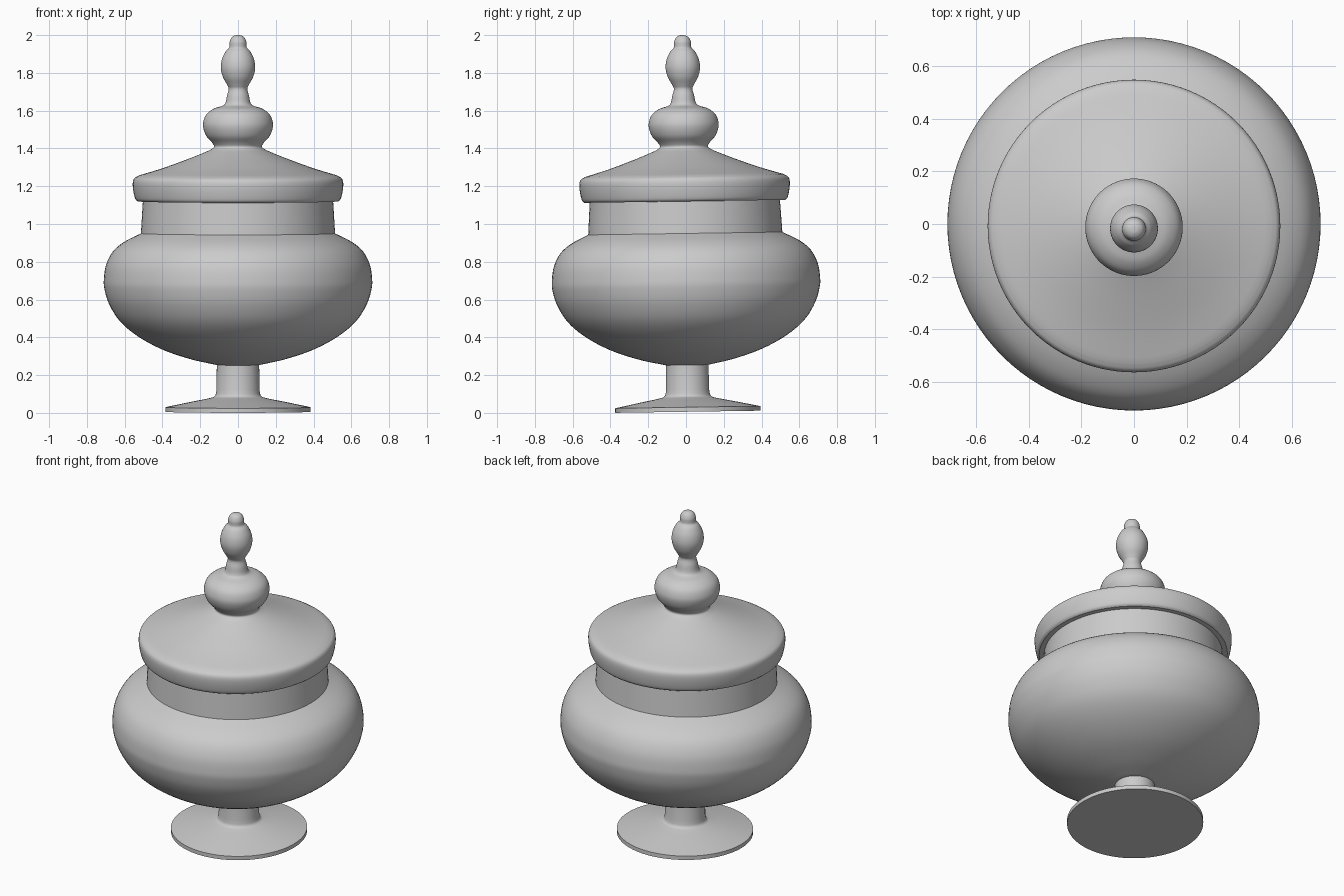
import bpy, bmesh, math
from mathutils import Matrix, Vector

cube = bpy.data.objects.get("Cube")
if cube:
    bpy.data.objects.remove(cube)

SEGMENTS = 96
AXIS_POINT = Vector((0, 0, 0.7))
# The whole jar leans very slightly towards its front
LEAN = (Matrix.Translation(AXIS_POINT) @ Matrix.Rotation(0.015, 4, 'X')
        @ Matrix.Translation(-AXIS_POINT))

mat = bpy.data.materials.new("plain grey")
mat.use_nodes = True
grey = (0.6, 0.6, 0.6, 1)
mat.diffuse_color = grey
mat.node_tree.nodes["Principled BSDF"].inputs["Base Color"].default_value = grey


def smooth_curve(points, steps=5):
    """Spline through the profile points, ends included."""
    p = [Vector(q) for q in points]
    p = [2 * p[0] - p[1]] + p + [2 * p[-1] - p[-2]]
    out = []
    for a, b, c, d in zip(p, p[1:], p[2:], p[3:]):
        for i in range(steps):
            t = i / steps
            out.append(0.5 * (2 * b + (c - a) * t + (2 * a - 5 * b + 4 * c - d) * t * t
                              + (3 * b - a - 3 * c + d) * t ** 3))
    return out + [p[-2]]


def lathe(name, profile):
    """Spin a (radius, height) profile around the z axis."""
    bm = bmesh.new()
    verts = [bm.verts.new((max(r, 0), 0, z)) for r, z in profile]
    edges = [bm.edges.new(pair) for pair in zip(verts, verts[1:])]
    bmesh.ops.spin(bm, geom=verts + edges, axis=(0, 0, 1), cent=(0, 0, 0),
                   angle=math.tau, steps=SEGMENTS, use_merge=True)
    bmesh.ops.remove_doubles(bm, verts=bm.verts, dist=0.0002)
    bmesh.ops.recalc_face_normals(bm, faces=bm.faces)
    bm.transform(LEAN)
    mesh = bpy.data.meshes.new(name)
    bm.to_mesh(mesh)
    bm.free()
    mesh.materials.append(mat)
    ob = bpy.data.objects.new(name, mesh)
    bpy.context.collection.objects.link(ob)
    bpy.ops.object.select_all(action='DESELECT')
    ob.select_set(True)
    bpy.context.view_layer.objects.active = ob
    bpy.ops.object.shade_smooth_by_angle(angle=math.radians(32))


# Foot: flat disc with a shallow cone flaring into the stem
flare = smooth_curve([(0.385, 0.03), (0.25, 0.058), (0.15, 0.078), (0.122, 0.09),
                      (0.114, 0.12)])
lathe("foot_and_stem", [(0, 0.006), (0.385, 0.006)] + flare + [(0.112, 0.27), (0, 0.27)])

# Bowl: full round belly, straight neck, hollow inside
belly = smooth_curve([(0.11, 0.253), (0.25, 0.284), (0.40, 0.335), (0.53, 0.405),
                      (0.625, 0.485), (0.682, 0.575), (0.707, 0.655), (0.71, 0.71),
                      (0.698, 0.785), (0.662, 0.855), (0.603, 0.905), (0.514, 0.95)])
inside = [(r * 0.95, 0.7 + (z - 0.7) * 0.93) for r, z in reversed(belly)]
lathe("bowl", [(0, 0.253)] + belly + [(0.502, 1.15), (0.475, 1.15)]
      + inside + [(0, inside[-1][1])])

# Lid: rounded rim, gently hollowed slope, then knob and slender finial in one sweep
rim = smooth_curve([(0.532, 1.12), (0.545, 1.135), (0.555, 1.18), (0.557, 1.22),
                    (0.548, 1.243), (0.525, 1.257)])
top = smooth_curve([(0.525, 1.257), (0.40, 1.295), (0.27, 1.342), (0.18, 1.378),
                    (0.143, 1.395), (0.127, 1.41), (0.138, 1.432),
                    (0.167, 1.465), (0.183, 1.505), (0.184, 1.54), (0.168, 1.58),
                    (0.13, 1.61), (0.082, 1.626), (0.066, 1.642), (0.058, 1.68),
                    (0.049, 1.715), (0.058, 1.738), (0.08, 1.778), (0.091, 1.825),
                    (0.085, 1.872), (0.066, 1.912), (0.048, 1.932), (0.045, 1.945),
                    (0.044, 1.965), (0.034, 1.987), (0.017, 1.998), (0, 2.0)])
lathe("lid_with_finial", [(0, 1.15), (0.50, 1.15), (0.50, 1.12)] + rim + top[1:])
